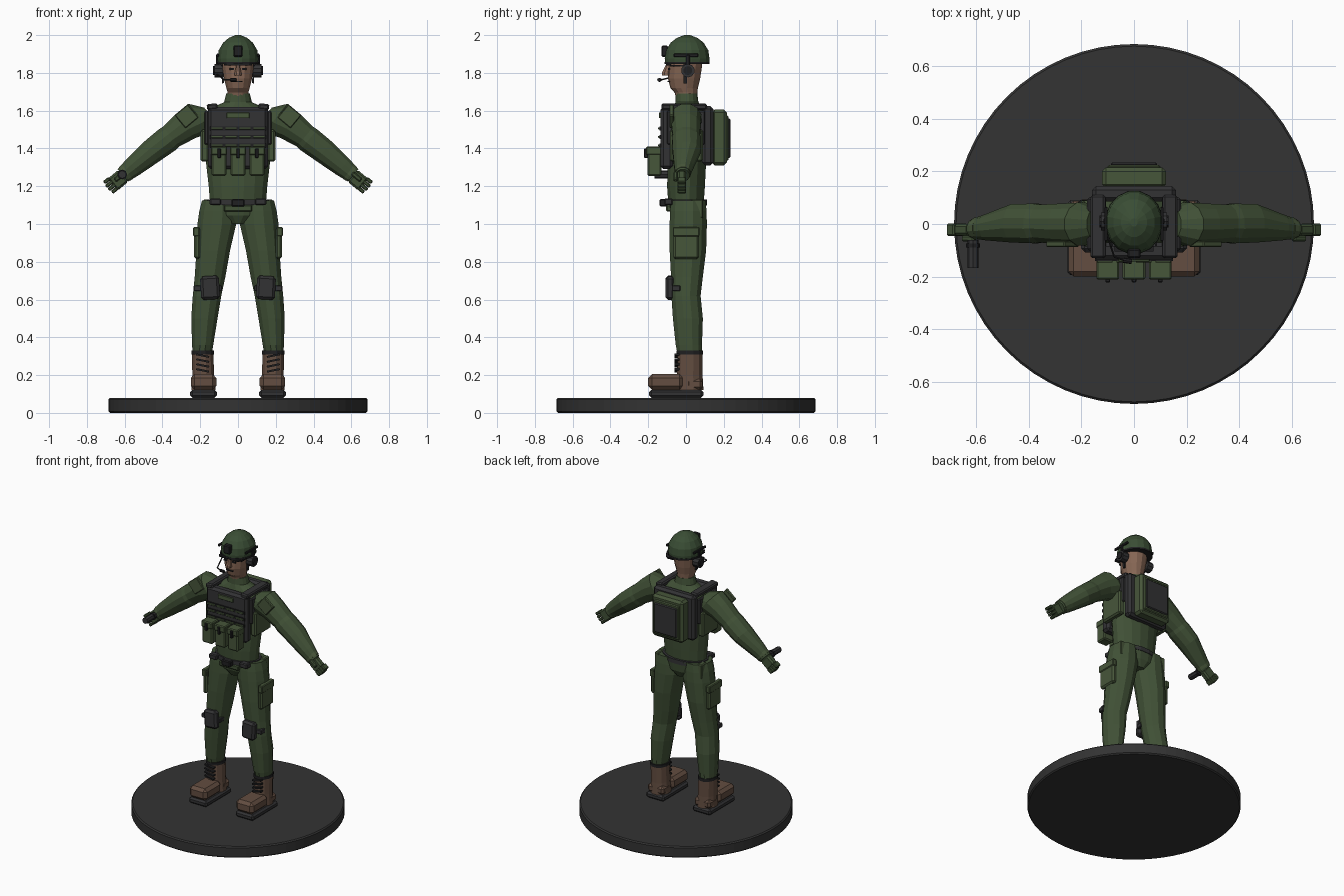
import bpy, bmesh, math
from mathutils import Vector, Matrix


def material(name, rgb):
    m = bpy.data.materials.new(name)
    m.diffuse_color = (*rgb, 1)
    return m


GREEN = material("uniform green", (0.052, 0.082, 0.037))
POUCH = material("pouch green", (0.062, 0.092, 0.042))
HELMET = material("helmet green", (0.042, 0.075, 0.035))
DARK = material("dark gear", (0.032, 0.032, 0.034))
BLACK = material("black trim", (0.014, 0.014, 0.015))
BASE = material("base grey", (0.033, 0.033, 0.033))
BOOT = material("boot brown", (0.125, 0.075, 0.052))
SKIN = material("skin", (0.24, 0.135, 0.09))


def finish(name, bm, mat, bevel=0):
    bmesh.ops.recalc_face_normals(bm, faces=bm.faces)
    me = bpy.data.meshes.new(name)
    bm.to_mesh(me)
    bm.free()
    me.materials.append(mat)
    ob = bpy.data.objects.new(name, me)
    bpy.context.collection.objects.link(ob)
    if bevel:
        mod = ob.modifiers.new("bevel", 'BEVEL')
        mod.width, mod.segments = bevel, 1
    return ob


def box(name, lo, hi, mat, bevel=0.006, rot=None):
    """Box between two corners, optionally rotated about its centre."""
    lo, hi = Vector(lo), Vector(hi)
    size = Vector([abs(a) for a in hi - lo])
    bm = bmesh.new()
    m = Matrix.Translation((lo + hi) / 2) @ (rot or Matrix()) @ Matrix.Diagonal((*size, 1))
    bmesh.ops.create_cube(bm, size=1, matrix=m)
    return finish(name, bm, mat, bevel)


def pair(name, lo, hi, mat, bevel=0.006, angle=0):
    """Mirrored left and right boxes, turned about y."""
    for s, side in ((1, "left"), (-1, "right")):
        box(f"{side}_{name}", (s * lo[0], lo[1], lo[2]), (s * hi[0], hi[1], hi[2]), mat, bevel,
            Matrix.Rotation(s * angle, 4, 'Y'))


def loft(name, rings, mat, u=(1, 0, 0), v=(0, 1, 0), sides=12, s=1):
    """Skin through elliptic rings (x, y, z, radius u, radius v)."""
    bm = bmesh.new()
    u, v = Vector(u), Vector(v)
    loops = []
    for x, y, z, a, b in rings:
        loop = []
        for i in range(sides):
            t = 2 * math.pi * (i + 0.5) / sides
            p = Vector((x, y, z)) + u * a * math.cos(t) + v * b * math.sin(t)
            loop.append(bm.verts.new((p.x * s, p.y, p.z)))
        loops.append(loop)
    for p, q in zip(loops, loops[1:]):
        for i in range(sides):
            j = (i + 1) % sides
            bm.faces.new((p[i], p[j], q[j], q[i]))
    bm.faces.new(loops[0])
    bm.faces.new(loops[-1])
    return finish(name, bm, mat)


def rod(name, a, b, r, mat, sides=8):
    a, b = Vector(a), Vector(b)
    d = b - a
    bm = bmesh.new()
    m = Matrix.Translation((a + b) / 2) @ d.to_track_quat('Z', 'Y').to_matrix().to_4x4()
    bmesh.ops.create_cone(bm, cap_ends=True, segments=sides, radius1=r, radius2=r,
                          depth=d.length, matrix=m)
    return finish(name, bm, mat)


# Display base
base = rod("base", (0, 0, 0), (0, 0, 0.08), 0.685, BASE, 64)
mod = base.modifiers.new("bevel", 'BEVEL')
mod.width, mod.segments, mod.limit_method = 0.008, 1, 'ANGLE'

# Torso, hips, collar
loft("torso", [(0, 0, 1.10, .150, .095), (0, 0, 1.2, .158, .102), (0, .005, 1.32, .172, .103),
               (0, .01, 1.46, .188, .102), (0, .01, 1.56, .182, .095), (0, .01, 1.615, .14, .075),
               (0, .005, 1.645, .075, .062), (0, .003, 1.69, .064, .058)], GREEN, sides=16)
loft("hips", [(0, .01, 1.0, .05, .07), (0, .01, 1.045, .15, .093), (0, .01, 1.12, .178, .102)],
     GREEN, sides=16)
loft("belt", [(0, .003, 1.1, .168, .11), (0, .003, 1.13, .166, .11)], DARK, sides=16)
box("belt_buckle", (-.035, -.14, 1.092), (.035, -.1, 1.132), BLACK)
box("fly_panel", (-.075, -.105, 1.065), (.075, -.08, 1.1), GREEN)
pair("belt_keeper", (.09, -.115, 1.1), (.15, -.07, 1.135), DARK)
pair("hip_pouch", (.15, .03, 1.03), (.185, .09, 1.13), POUCH)

# Legs, pads and boots
for s, side in ((1, "left"), (-1, "right")):
    loft(side + "_leg", [(.19, .02, .31, .052, .067), (.187, .015, .36, .058, .072),
                         (.178, .01, .5, .072, .082), (.164, .0, .62, .078, .08),
                         (.148, .005, .72, .084, .087), (.131, .01, .86, .092, .1),
                         (.112, .012, 1.0, .106, .102), (.108, .012, 1.07, .1, .1),
                         (.105, .012, 1.125, .088, .095)], GREEN, sides=12, s=s)
    loft(side + "_boot_shaft", [(.182, .02, .12, .066, .075), (.184, .02, .2, .06, .07),
                                (.187, .022, .32, .058, .068)], BOOT, sides=12, s=s)
    loft(side + "_boot_cuff", [(.187, .02, .31, .061, .073), (.187, .02, .33, .061, .073)],
         BLACK, sides=12, s=s)
    for i in range(4):
        z = .22 + i * .026
        box(f"{side}_lace_{i}", (s * .187 - .035, -.062, z), (s * .187 + .035, -.035, z + .01), BLACK, 0,
            Matrix.Rotation(s * -.2, 4, 'Y'))
pair("boot_sole", (.112, -.195, .08), (.253, .092, .122), DARK, .012)
pair("boot_toe", (.115, -.2, .122), (.25, -.015, .205), BOOT, .02)
pair("boot_heel", (.12, 0, .122), (.245, .088, .18), BOOT, .015)
pair("knee_pad", (.098, -.108, .6), (.198, -.06, .725), DARK, .014, .06)
pair("knee_strap", (.085, -.075, .645), (.235, -.03, .675), DARK, .004)
pair("thigh_pocket", (.2, -.066, .815), (.232, .068, .98), POUCH, .01)
pair("thigh_pocket_flap", (.205, -.07, .935), (.237, .072, .985), POUCH, .005)

# Arms with cuffs, shoulder patches, gloved hands
U, V = (0, 1, 0), (.64, 0, .77)
D = Vector((.77, 0, -.64))
tilt = math.atan2(.64, .77)
for s, side in ((1, "left"), (-1, "right")):
    loft(side + "_arm", [(.145, 0, 1.575, .06, .055), (.2, 0, 1.56, .084, .103),
                         (.275, 0, 1.52, .08, .085), (.355, .002, 1.462, .074, .07),
                         (.375, .002, 1.446, .078, .073), (.455, .003, 1.385, .076, .068),
                         (.555, -.012, 1.303, .052, .056), (.61, -.018, 1.257, .038, .044)],
         GREEN, U, V, 12, s)
    loft(side + "_glove_cuff", [(.583, -.015, 1.28, .044, .05), (.6, -.017, 1.265, .043, .049)],
         POUCH, U, V, 12, s)
    R = Matrix.Rotation(s * tilt, 4, 'Y')

    def limb_box(name, c, size, mat, bevel=.006):
        c = Vector((c[0] * s, c[1], c[2]))
        h = Vector(size) / 2
        return box(f"{side}_{name}", c - h, c + h, mat, bevel, R)

    limb_box("palm", (.635, -.022, 1.232), (.075, .044, .082), GREEN, .01)
    limb_box("thumb", (.628, -.055, 1.25), (.06, .024, .024), GREEN)
    for i in range(4):
        k = (i - 1.5) * .022
        limb_box(f"finger_{i}", (.674 + .64 * k, -.022, 1.204 + .77 * k),
                 (.05 - abs(k) * .4, .046, .02), GREEN, .005)
    limb_box("shoulder_patch", (.272, -.076, 1.57), (.09, .024, .09), POUCH, .004)

# Handheld grip in the right hand
rod("hand_grip", (-.613, -.06, 1.262), (-.613, -.167, 1.262), .021, DARK)
rod("hand_grip_ring", (-.613, -.075, 1.262), (-.613, -.09, 1.262), .026, BLACK)

# Plate carrier
box("front_plate", (-.16, -.135, 1.29), (.16, -.07, 1.62), DARK, .016)
box("back_plate", (-.16, .085, 1.31), (.16, .145, 1.625), DARK, .016)
pair("side_panel", (.155, -.085, 1.33), (.198, .09, 1.5), POUCH, .01)
pair("side_strap", (.155, -.1, 1.42), (.178, .1, 1.6), DARK, .006)
pair("shoulder_strap", (.108, -.13, 1.605), (.165, .11, 1.637), DARK, .008, .1)
box("name_tape", (-.06, -.143, 1.56), (.06, -.13, 1.59), POUCH, .002)
for r, z in enumerate((1.505, 1.46, 1.415)):
    box(f"webbing_{r}", (-.148, -.141, z - .01), (.148, -.132, z + .012), BLACK, 0)
    for c in range(4):
        x = (c - 1.5) * .074
        box(f"webbing_loop_{r}_{c}", (x - .03, -.147, z - .005), (x + .03, -.134, z + .007), POUCH, .002)

# Magazine pouches
for i, x in enumerate((-.1, 0, .1)):
    box(f"pouch_{i}", (x - .04, -.205, 1.255), (x + .04, -.13, 1.4), POUCH, .008)
    box(f"pouch_flap_{i}", (x - .043, -.212, 1.365), (x + .043, -.13, 1.41), POUCH, .006)
    box(f"pouch_tab_{i}", (x - .009, -.222, 1.35), (x + .009, -.2, 1.4), BLACK, .003)

# Backpack
box("backpack", (-.122, .135, 1.31), (.122, .216, 1.605), POUCH, .016)
box("backpack_rim", (-.1, .21, 1.335), (.1, .225, 1.575), POUCH, .006)
box("backpack_panel", (-.088, .22, 1.35), (.088, .235, 1.558), DARK, .006)

# Head and face
loft("head", [(0, .003, 1.66, .055, .053), (0, 0, 1.695, .056, .06), (0, -.01, 1.72, .063, .073),
              (0, -.01, 1.77, .076, .085), (0, -.005, 1.83, .085, .089), (0, 0, 1.88, .086, .09)],
     SKIN, sides=14)
loft("nose", [(0, -.105, 1.785, .02, .025), (0, -.105, 1.80, .019, .025), (0, -.095, 1.84, .01, .015)],
     SKIN, sides=8)
box("mouth", (-.025, -.097, 1.752), (.025, -.085, 1.758), BLACK, 0)
pair("eye", (.02, -.096, 1.816), (.045, -.084, 1.826), BLACK, 0)
box("glasses_bar", (-.075, -.105, 1.838), (.075, -.08, 1.846), BLACK, 0)
pair("glasses_arm", (.08, -.085, 1.835), (.088, .01, 1.843), BLACK, 0)

# Helmet with mount, rails and straps
loft("helmet", [(0, .006, 1.85, .108, .119), (0, .006, 1.875, .11, .121), (0, .006, 1.92, .104, .114),
                (0, .006, 1.96, .08, .089), (0, .006, 1.985, .05, .056), (0, .006, 2.0, .014, .016)],
     HELMET, sides=16)
loft("helmet_rim", [(0, .006, 1.846, .111, .122), (0, .006, 1.858, .111, .122)], BLACK, sides=16)
box("helmet_mount", (-.025, -.13, 1.885), (.025, -.095, 1.945), BLACK, .006)
pair("helmet_rail", (.1, -.065, 1.885), (.113, .065, 1.902), BLACK, .003)
pair("chin_strap", (.078, -.012, 1.745), (.088, .004, 1.86), BLACK, 0, .08)

# Headset with microphone boom
for s, side in ((1, "left"), (-1, "right")):
    rod(side + "_ear_cup", (s * .08, .01, 1.812), (s * .125, .01, 1.812), .036, DARK, 10)
    rod(side + "_ear_cap", (s * .12, .01, 1.812), (s * .132, .01, 1.812), .024, BLACK, 10)
    box(side + "_headset_arm", (s * .1, 0, 1.83), (s * .117, .02, 1.895), BLACK, .003)
rod("mic_boom_side", (-.115, -.005, 1.795), (-.075, -.125, 1.765), .004, BLACK, 6)
rod("mic_boom_front", (-.075, -.125, 1.765), (-.03, -.14, 1.763), .004, BLACK, 6)
rod("mic_tip", (-.04, -.138, 1.763), (-.008, -.143, 1.763), .01, BLACK, 8)
